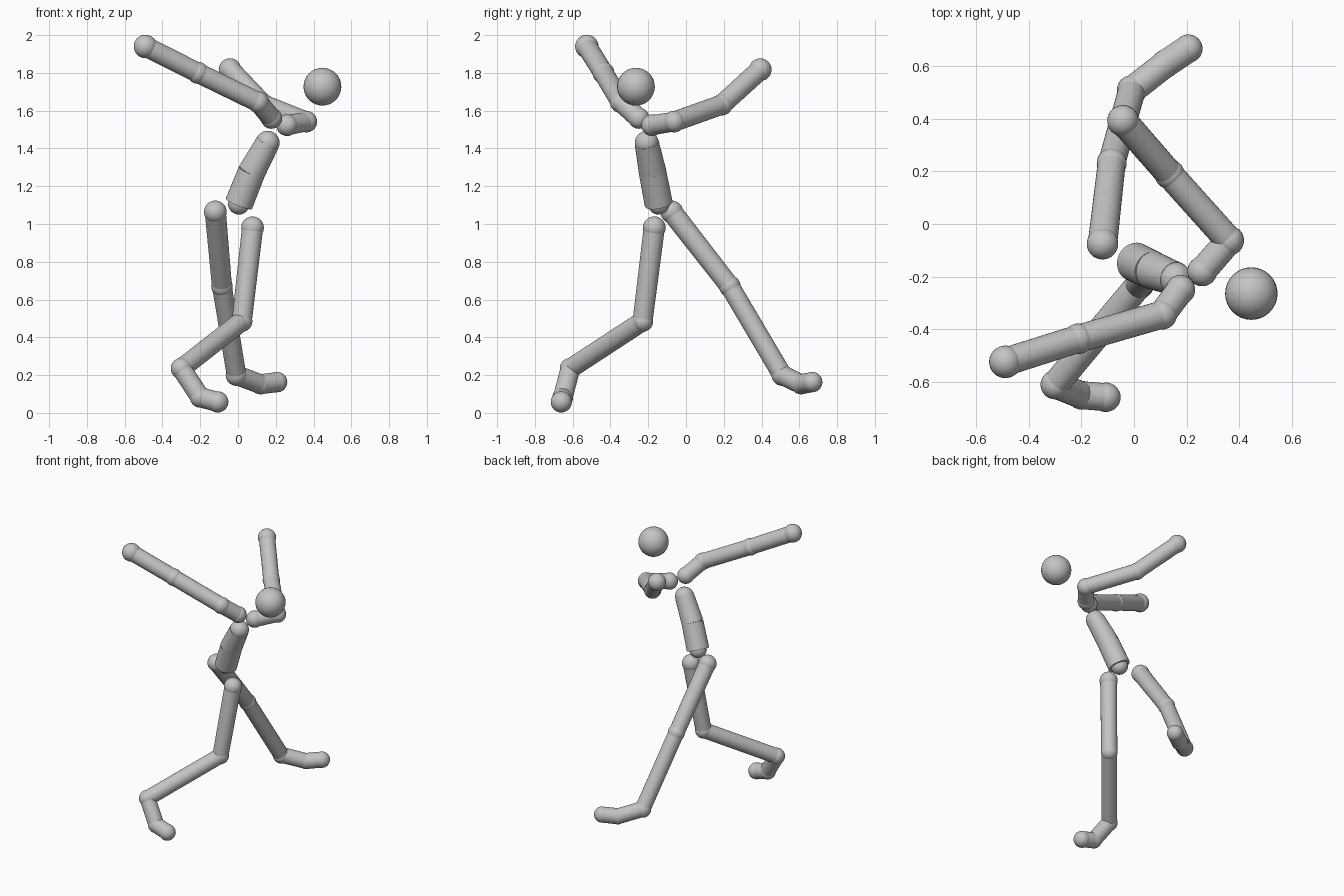
import bpy
from mathutils import Vector

cube = bpy.data.objects.get("Cube")
if cube:
    bpy.data.objects.remove(cube, do_unlink=True)

grey = bpy.data.materials.new("plain_grey")
grey.use_nodes = True
GREY = (0.55, 0.55, 0.55, 1)
grey.diffuse_color = GREY
grey.node_tree.nodes["Principled BSDF"].inputs["Base Color"].default_value = GREY


def finish(name):
    obj = bpy.context.object
    obj.name = name
    obj.data.materials.append(grey)
    bpy.ops.object.shade_smooth_by_angle()


def ball(name, centre, radius):
    bpy.ops.mesh.primitive_uv_sphere_add(
        segments=32, ring_count=16, radius=radius, location=centre)
    finish(name)


def bone(name, start, end, r_start, r_end):
    a, b = Vector(start), Vector(end)
    bpy.ops.mesh.primitive_cone_add(
        vertices=32, radius1=r_start, radius2=r_end, depth=(b - a).length,
        location=(a + b) / 2, rotation=(b - a).to_track_quat('Z', 'Y').to_euler())
    finish(name)


def chain(joints, bones):
    """Joints are (name, position, radius); bones are (name, start radius, end radius)."""
    for name, pos, radius in joints:
        ball(name, pos, radius)
    for (name, r0, r1), j0, j1 in zip(bones, joints, joints[1:]):
        bone(name, j0[1], j1[1], r0, r1)


def limb(side, joints, bones):
    chain([(f"{side}_{n}", p, r) for n, p, r in joints],
          [(f"{side}_{n}", r0, r1) for n, r0, r1 in bones])


# Head
ball("head", (0.447, -0.265, 1.727), 0.1)

# Torso
chain([("chest_joint", (0.157, -0.208, 1.43), 0.063),
       ("waist_joint", (0.072, -0.177, 1.275), 0.066),
       ("pelvis_joint", (0.005, -0.145, 1.108), 0.058)],
      [("chest", 0.064, 0.073), ("abdomen", 0.073, 0.075)])

# Arms
ARM_BONES = [("collar", 0.053, 0.052), ("upper_arm", 0.053, 0.053), ("forearm", 0.053, 0.054)]
limb("right",
     [("collar_joint", (0.177, -0.25, 1.56), 0.056),
      ("shoulder", (0.107, -0.345, 1.645), 0.057),
      ("elbow", (-0.212, -0.437, 1.8), 0.058),
      ("hand", (-0.49, -0.525, 1.94), 0.062)], ARM_BONES)
limb("left",
     [("collar_joint", (0.26, -0.18, 1.523), 0.057),
      ("shoulder", (0.362, -0.063, 1.542), 0.057),
      ("elbow", (0.135, 0.19, 1.632), 0.057),
      ("hand", (-0.042, 0.393, 1.817), 0.06)], ARM_BONES)

# Legs
LEG_BONES = [("thigh", 0.056, 0.053), ("shin", 0.052, 0.052),
             ("foot", 0.052, 0.052), ("toes", 0.053, 0.053)]
limb("right",
     [("hip", (-0.12, -0.075, 1.064), 0.06),
      ("knee", (-0.085, 0.232, 0.67), 0.057),
      ("ankle", (-0.008, 0.51, 0.2), 0.057),
      ("foot_ball", (0.12, 0.61, 0.152), 0.054),
      ("toe_tip", (0.207, 0.668, 0.163), 0.054)], LEG_BONES)
limb("left",
     [("hip", (0.077, -0.168, 0.98), 0.06),
      ("knee", (0.02, -0.23, 0.485), 0.056),
      ("ankle", (-0.3, -0.612, 0.235), 0.056),
      ("foot_ball", (-0.2, -0.652, 0.083), 0.055),
      ("toe_tip", (-0.107, -0.66, 0.058), 0.056)], LEG_BONES)
